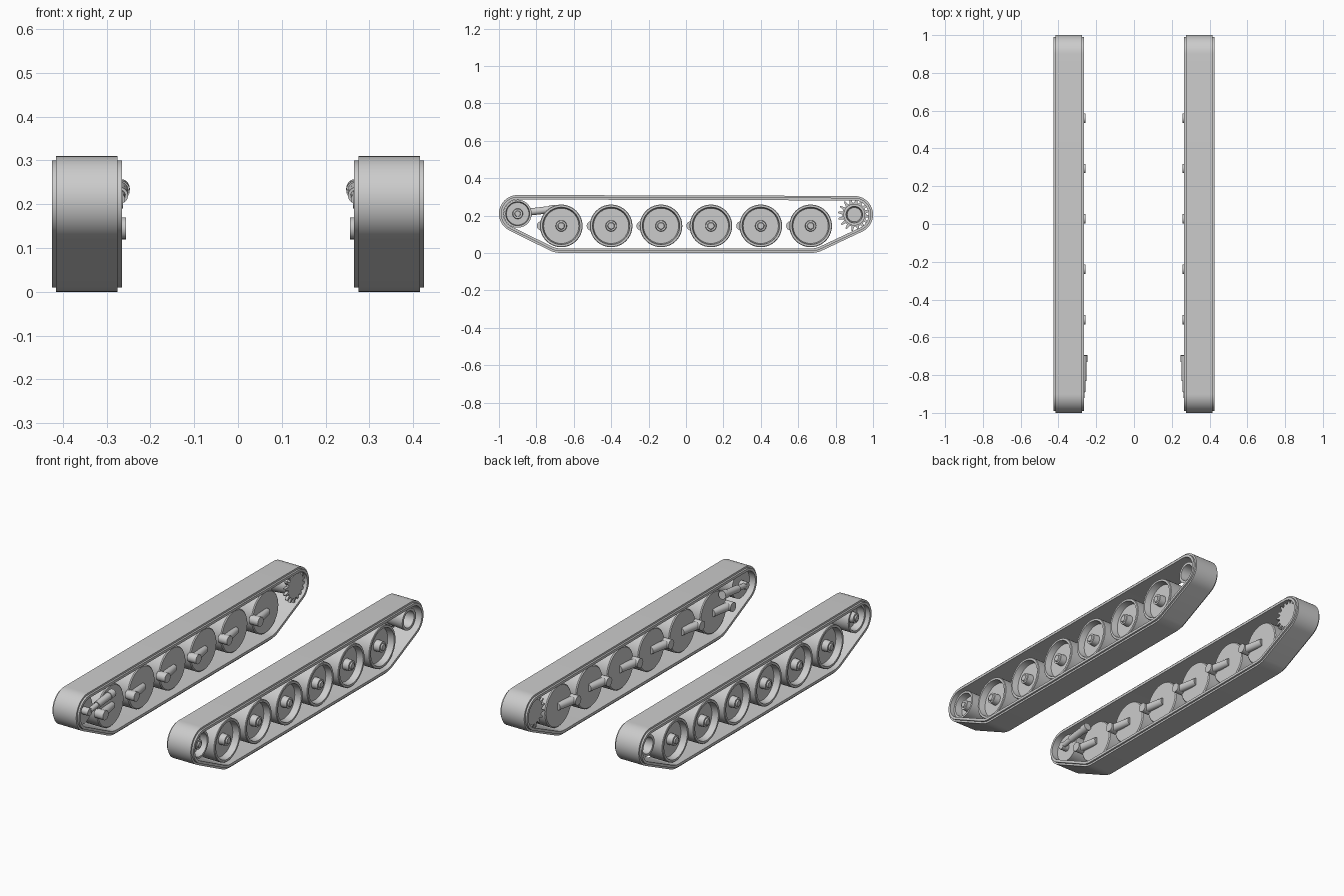
import bpy, bmesh, math
from mathutils import Vector

if "Cube" in bpy.data.objects:
    bpy.data.objects.remove(bpy.data.objects["Cube"])

grey = bpy.data.materials.new("track_grey")
grey.diffuse_color = (0.6, 0.6, 0.6, 1)
grey.use_nodes = True
grey.node_tree.nodes["Principled BSDF"].inputs["Base Color"].default_value = grey.diffuse_color


def finish(bm, name):
    """Turn a right-hand part into an object mirrored to the left."""
    bmesh.ops.recalc_face_normals(bm, faces=bm.faces)
    mesh = bpy.data.meshes.new(name)
    bm.to_mesh(mesh)
    bm.free()
    mesh.materials.append(grey)
    ob = bpy.data.objects.new(name, mesh)
    bpy.context.collection.objects.link(ob)
    mod = ob.modifiers.new("mirror", 'MIRROR')
    mod.use_axis[0] = True
    mod.use_mirror_merge = False
    return ob


def bridge(bm, rings, close=False):
    """Skin a list of equal vertex rings."""
    n = len(rings[0])
    for i in range(len(rings) if close else len(rings) - 1):
        a, b = rings[i], rings[(i + 1) % len(rings)]
        for k in range(n):
            bm.faces.new((a[k], a[(k + 1) % n], b[(k + 1) % n], b[k]))


def lathe(name, y, z, profile, seg=40):
    """Revolve (x, radius) points about an axle, capping both ends."""
    bm = bmesh.new()
    rings = []
    for x, r in profile:
        rings.append([bm.verts.new((x, y + r * math.cos(2 * math.pi * k / seg),
                                    z + r * math.sin(2 * math.pi * k / seg)))
                      for k in range(seg)])
    bridge(bm, rings)
    bm.faces.new(rings[0])
    bm.faces.new(rings[-1])
    return finish(bm, name)


def rod(name, p, q, r1, r2, seg=20):
    """Capped cylinder or cone between two points."""
    p, q = Vector(p), Vector(q)
    rot = (q - p).to_track_quat('Z', 'Y')
    bm = bmesh.new()
    rings = [[bm.verts.new(c + rot @ Vector((r * math.cos(2 * math.pi * k / seg),
                                             r * math.sin(2 * math.pi * k / seg), 0)))
              for k in range(seg)] for c, r in ((p, r1), (q, r2))]
    bridge(bm, rings)
    bm.faces.new(rings[0])
    bm.faces.new(rings[1])
    return finish(bm, name)


IDLER = (-0.9, 0.21)
SPROCKET = (0.9, 0.205)
WHEEL_Z = 0.145
MID_X = 0.345

# Track belt: stepped cross-section swept round the four end arcs
arcs = [(*IDLER, 0.1, 90, 244, 20), (-0.667, 0.145, 0.145, 244, 270, 5),
        (0.667, 0.145, 0.145, 270, 295, 5), (*SPROCKET, 0.1, 295, 450, 20)]
section = [(-.07, 0), (.07, 0), (.07, .01), (.08, .01),
           (.08, .024), (-.08, .024), (-.08, .01), (-.07, .01)]
bm = bmesh.new()
rings = []
for cy, cz, r, a0, a1, n in arcs:
    for i in range(n + 1):
        a = math.radians(a0 + (a1 - a0) * i / n)
        rings.append([bm.verts.new((MID_X + x, cy + (r - d) * math.cos(a),
                                    cz + (r - d) * math.sin(a))) for x, d in section])
bridge(bm, rings, close=True)
finish(bm, "track_belt")

# Road wheels with swing arms
for i in range(6):
    y = -0.667 + i * 0.2667
    lathe("road_wheel", y, WHEEL_Z,
          [(.30, .02), (.30, .109), (.305, .114), (.402, .114), (.405, .111),
           (.405, .1), (.37, .094), (.37, .03), (.405, .028), (.405, .019),
           (.412, .016)])
    rod("swing_arm", (.302, y + .01, WHEEL_Z), (.281, y - .106, WHEEL_Z), .02, .022)
    rod("arm_pivot", (.256, y - .106, WHEEL_Z), (.31, y - .106, WHEEL_Z), .025, .025)

# Front idler wheel
lathe("idler_wheel", *IDLER,
      [(.30, .02), (.30, .075), (.40, .075), (.40, .064), (.36, .06), (.36, .028),
       (.395, .026), (.395, .016), (.402, .014)])
rod("idler_axle", (.262, *IDLER), (.31, *IDLER), .02, .02)

# Tensioner strut behind the idler
rod("tensioner_rod", (.272, -.89, .212), (.27, -.79, .225), .014, .014)
rod("tensioner_sleeve", (.27, -.83, .22), (.269, -.71, .234), .019, .019)
rod("tensioner_cap", (.269, -.73, .232), (.269, -.695, .236), .022, .022)

# Rear drive sprocket: toothed disc and open drum
TEETH = 16
bm = bmesh.new()
rings = []
for x in (.282, .298):
    ring = []
    for k in range(TEETH):
        for f, r in ((0, .064), (.35, .064), (.55, .088), (.75, .088)):
            a = 2 * math.pi * (k + f) / TEETH
            ring.append(bm.verts.new((x, SPROCKET[0] + r * math.cos(a),
                                      SPROCKET[1] + r * math.sin(a))))
    rings.append(ring)
bridge(bm, rings)
bm.faces.new(rings[0])
bm.faces.new(rings[1])
finish(bm, "sprocket_teeth")
lathe("sprocket_drum", *SPROCKET,
      [(.295, .05), (.40, .058), (.40, .044), (.31, .038)])

# Smooth shading with sharp edges kept
bpy.ops.object.select_all(action='SELECT')
bpy.context.view_layer.objects.active = bpy.context.collection.objects[0]
bpy.ops.object.shade_smooth_by_angle(angle=math.radians(30))
